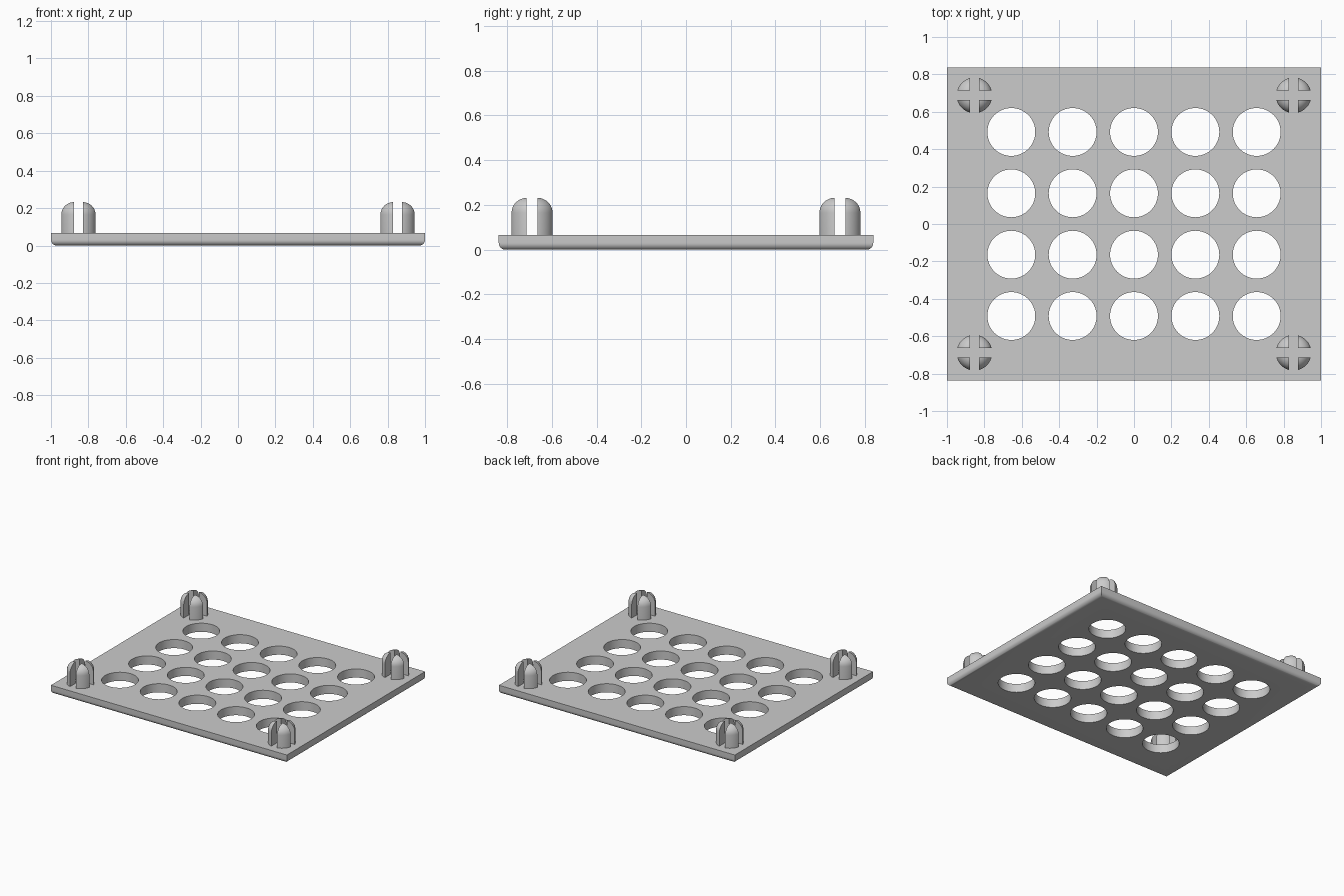
import bpy, bmesh, math
from mathutils import Matrix

old = bpy.data.objects.get("Cube")
if old:
    bpy.data.objects.remove(old, do_unlink=True)

WIDTH, DEPTH, THICK = 2.0, 1.674, 0.066
EDGE_ROUND = 0.03
HOLE_R, PITCH = 0.128, 0.328
PEG_R, PEG_TOP, PEG_ROUND, SLOT = 0.095, 0.233, 0.068, 0.05
PEG_X, PEG_Y = 0.853, 0.688

grey = bpy.data.materials.new("light grey")
grey.use_nodes = True
colour = (0.6, 0.6, 0.6, 1)
grey.diffuse_color = colour
grey.node_tree.nodes["Principled BSDF"].inputs["Base Color"].default_value = colour


def make_object(name, bm):
    bmesh.ops.recalc_face_normals(bm, faces=bm.faces)
    mesh = bpy.data.meshes.new(name)
    bm.to_mesh(mesh)
    bm.free()
    mesh.materials.append(grey)
    obj = bpy.data.objects.new(name, mesh)
    bpy.context.collection.objects.link(obj)
    return obj


def add_box(bm, size, z):
    matrix = Matrix.Translation((0, 0, z)) @ Matrix.Diagonal((*size, 1))
    return bmesh.ops.create_cube(bm, size=1, matrix=matrix)


def activate(obj):
    bpy.ops.object.select_all(action='DESELECT')
    obj.select_set(True)
    bpy.context.view_layer.objects.active = obj


def cut(obj, cutter):
    mod = obj.modifiers.new("cut", 'BOOLEAN')
    mod.operation, mod.solver, mod.object = 'DIFFERENCE', 'EXACT', cutter
    mod.use_self = True
    activate(obj)
    bpy.ops.object.modifier_apply(modifier=mod.name)
    bpy.data.objects.remove(cutter, do_unlink=True)


# Plate with rounded lower edges
bm = bmesh.new()
add_box(bm, (WIDTH, DEPTH, THICK), THICK / 2)
lower = [e for e in bm.edges if all(v.co.z < 0.001 for v in e.verts)]
bmesh.ops.bevel(bm, geom=lower, offset=EDGE_ROUND, segments=8,
                profile=0.5, affect='EDGES')
plate = make_object("plate", bm)

# Grid of round holes
bm = bmesh.new()
for col in range(5):
    for row in range(4):
        place = Matrix.Translation(((col - 2) * PITCH, (row - 1.5) * PITCH, 0))
        bmesh.ops.create_cone(bm, cap_ends=True, segments=64, radius1=HOLE_R,
                              radius2=HOLE_R, depth=0.5, matrix=place)
cut(plate, make_object("hole_cutter", bm))
bpy.ops.object.shade_smooth_by_angle(angle=math.radians(30))

# Peg turned from a profile with a rounded shoulder
bm = bmesh.new()
points = [(0, THICK), (PEG_R, THICK)]
for i in range(11):
    a = math.pi / 2 * i / 10
    points.append((PEG_R - PEG_ROUND + PEG_ROUND * math.cos(a),
                   PEG_TOP - PEG_ROUND + PEG_ROUND * math.sin(a)))
points.append((0, PEG_TOP))
verts = [bm.verts.new((r, 0, z)) for r, z in points]
edges = [bm.edges.new(pair) for pair in zip(verts, verts[1:])]
bmesh.ops.spin(bm, geom=verts + edges, cent=(0, 0, 0), axis=(0, 0, 1),
               angle=2 * math.pi, steps=64)
bmesh.ops.remove_doubles(bm, verts=bm.verts, dist=0.0001)
peg = make_object("peg", bm)

# Crossed slots divide the peg into four prongs
for size in ((SLOT, 1, 1), (1, SLOT, 1)):
    bm = bmesh.new()
    add_box(bm, size, 0)
    cut(peg, make_object("slot_cutter", bm))
bpy.ops.object.shade_smooth_by_angle(angle=math.radians(30))

# One peg at each corner
for side, sx in (("left", 1), ("right", -1)):
    for end, sy in (("front", -1), ("back", 1)):
        copy = bpy.data.objects.new(f"{end}_{side}_peg", peg.data)
        copy.location = (sx * PEG_X, sy * PEG_Y, 0)
        bpy.context.collection.objects.link(copy)
bpy.data.objects.remove(peg, do_unlink=True)
